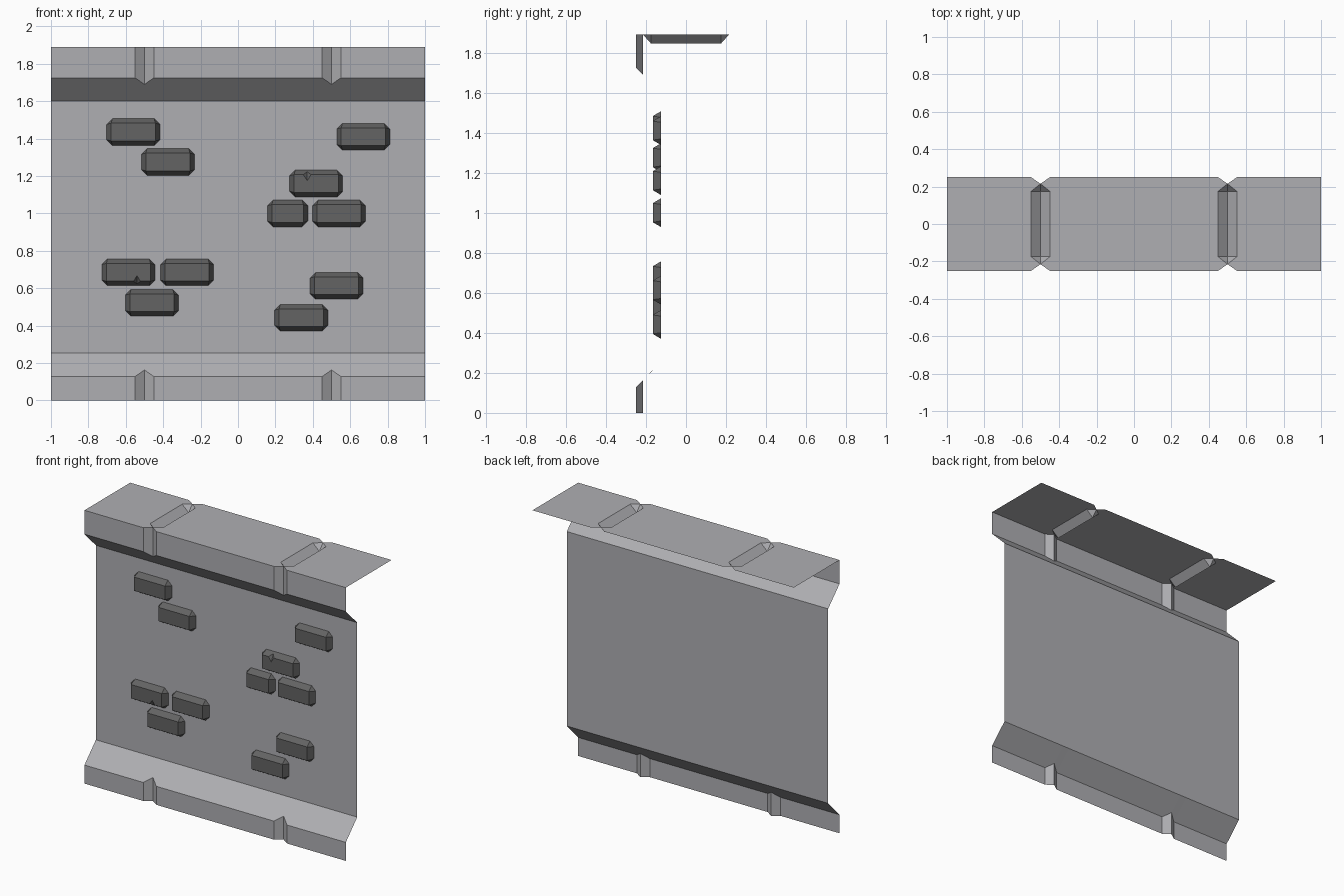
import bpy, bmesh
from mathutils import Vector

if "Cube" in bpy.data.objects:
    bpy.data.objects.remove(bpy.data.objects["Cube"])


def material(name, c):
    m = bpy.data.materials.new(name)
    m.diffuse_color = (*c, 1)
    m.use_nodes = True
    m.node_tree.nodes["Principled BSDF"].inputs["Base Color"].default_value = m.diffuse_color
    return m


def add_object(name, bm, mat):
    me = bpy.data.meshes.new(name)
    bm.to_mesh(me)
    bm.free()
    ob = bpy.data.objects.new(name, me)
    bpy.context.collection.objects.link(ob)
    if mat:
        me.materials.append(mat)
    return ob


panel_grey = material("light_grey_panel", (0.43, 0.43, 0.45))
brick_grey = material("dark_grey_brick", (0.125, 0.125, 0.125))

# Wall sheet: one (y, z) profile swept along x, with V grooves at x = +-0.5
PLAIN = [(.25, 1.89), (.175, 1.89), (-.175, 1.89), (-.25, 1.89), (-.25, 1.725),
         (-.125, 1.60), (-.125, .255), (-.25, .128), (-.25, 0)]
GROOVE = [(.215, 1.89), (.175, 1.845), (-.175, 1.845), (-.215, 1.89), (-.215, 1.69),
          (-.125, 1.60), (-.125, .255), (-.215, .163), (-.215, 0)]
bm = bmesh.new()
cols = []
for x in (-1, -.55, -.5, -.45, .45, .5, .55, 1):
    groove = abs(x) == .5
    prof = GROOVE if groove else PLAIN
    cols.append((groove, [bm.verts.new((x, y, z)) for y, z in prof]))
for (ga, a), (gb, b) in zip(cols, cols[1:]):
    for j in range(len(a) - 1):
        quad = [a[j], a[j + 1], b[j + 1], b[j]]
        if (ga or gb) and j in (0, 2):
            # groove ends: split so the pointed tip stays level with the top
            if gb == (j == 0):
                bm.faces.new([quad[0], quad[1], quad[3]])
                bm.faces.new([quad[1], quad[2], quad[3]])
            else:
                bm.faces.new([quad[0], quad[1], quad[2]])
                bm.faces.new([quad[0], quad[2], quad[3]])
        else:
            bm.faces.new(quad)
add_object("wall_panel", bm, panel_grey)


# Raised bricks: octagonal base tapering to a rectangular front face
BACK, FRONT, CH, INSET = -.1255, -.166, .03, .024


def brick(name, cx, cz, w=.284, h=.143):
    bm = bmesh.new()
    for sx in (-1, 1):
        for sz in (-1, 1):
            for dx, dz, y in ((CH, 0, BACK), (0, CH, BACK), (INSET, INSET, FRONT)):
                bm.verts.new((cx + sx * (w / 2 - dx), y, cz + sz * (h / 2 - dz)))
    bmesh.ops.convex_hull(bm, input=bm.verts)
    bmesh.ops.dissolve_limit(bm, angle_limit=.01, verts=bm.verts, edges=bm.edges)
    bmesh.ops.recalc_face_normals(bm, faces=bm.faces)
    return add_object(name, bm, brick_grey)


# Chip cut out of a brick edge by a hidden octahedron
def chip(ob, x, z):
    c = Vector((x, FRONT, z))
    bm = bmesh.new()
    for d in ((.035, 0, 0), (0, .03, 0), (0, 0, .055)):
        bm.verts.new(c + Vector(d))
        bm.verts.new(c - Vector(d))
    bmesh.ops.convex_hull(bm, input=bm.verts)
    bmesh.ops.recalc_face_normals(bm, faces=bm.faces)
    cutter = add_object("chip_cutter", bm, brick_grey)
    cutter.hide_render = True
    cutter.hide_set(True)
    mod = ob.modifiers.new("chip", 'BOOLEAN')
    mod.operation = 'DIFFERENCE'
    mod.solver = 'EXACT'
    mod.object = cutter


LAYOUT = [(-.56, 1.435), (-.375, 1.275), (.67, 1.41), (.418, 1.16), (.265, 1.0, .216),
          (.54, 1.0), (-.586, .685), (-.272, .685), (-.46, .522), (.527, .613), (.338, .442)]
bricks = [brick(f"brick_{i + 1}", *p) for i, p in enumerate(LAYOUT)]
chip(bricks[3], .37, 1.23)
chip(bricks[6], -.54, .612)
